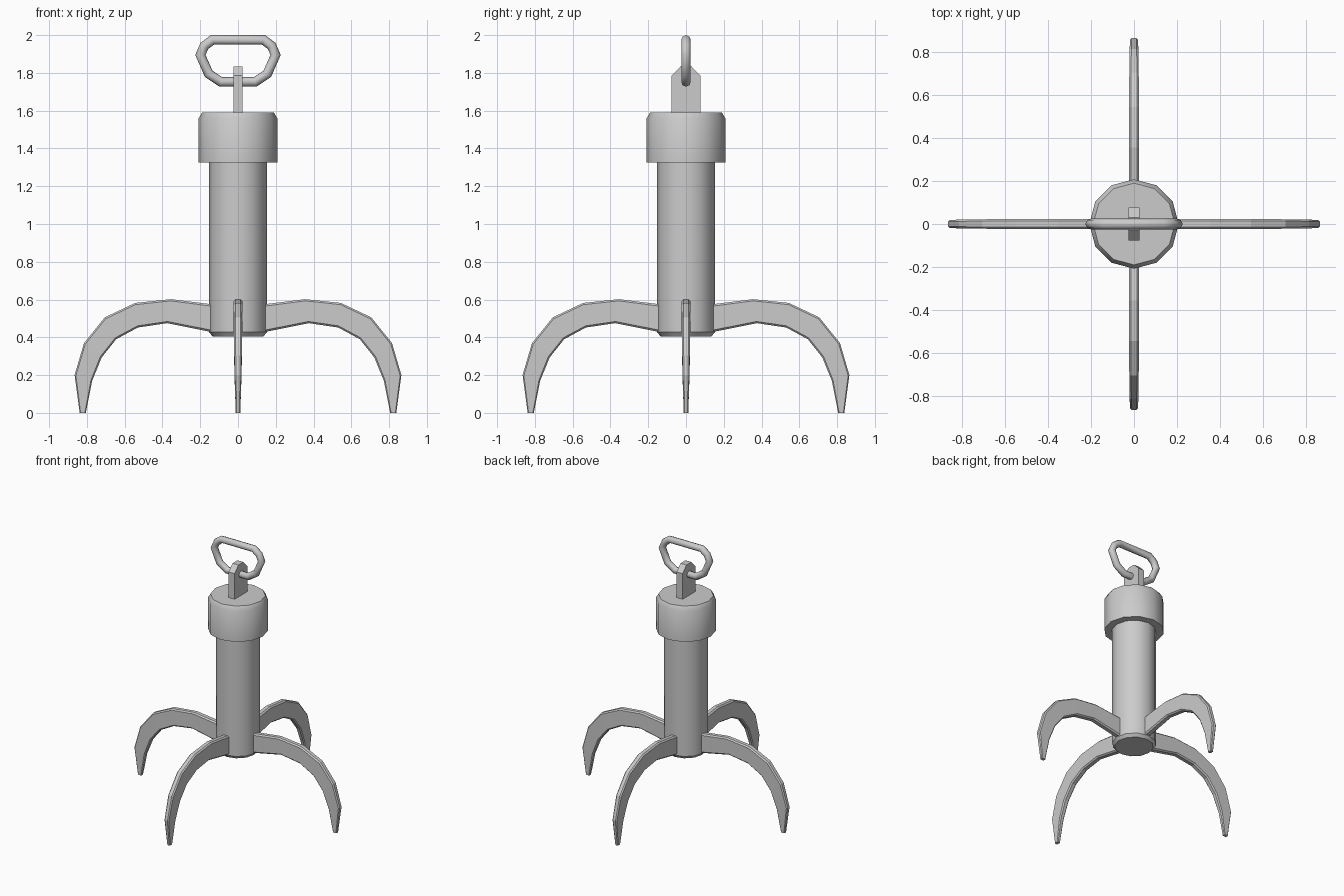
import bpy, bmesh, math
from mathutils import Matrix, Vector

if "Cube" in bpy.data.objects:
    bpy.data.objects.remove(bpy.data.objects["Cube"])


def finish(name, bm, smooth=None):
    bmesh.ops.recalc_face_normals(bm, faces=bm.faces[:])
    me = bpy.data.meshes.new(name)
    bm.to_mesh(me)
    bm.free()
    ob = bpy.data.objects.new(name, me)
    bpy.context.collection.objects.link(ob)
    if smooth:
        bpy.ops.object.select_all(action='DESELECT')
        ob.select_set(True)
        bpy.context.view_layer.objects.active = ob
        bpy.ops.object.shade_smooth_by_angle(angle=math.radians(smooth))
    return ob


def loft(name, rings, closed=False, smooth=None):
    """Skin equal-sized rings of points; cap the ends unless closed."""
    bm = bmesh.new()
    vs = [[bm.verts.new(p) for p in r] for r in rings]
    n = len(vs[0])
    for i in range(len(vs) if closed else len(vs) - 1):
        a, b = vs[i], vs[(i + 1) % len(vs)]
        for j in range(n):
            k = (j + 1) % n
            bm.faces.new((a[j], a[k], b[k], b[j]))
    if not closed:
        bm.faces.new(vs[0])
        bm.faces.new(vs[-1])
    return finish(name, bm, smooth)


def lathe(name, profile, sides=12):
    rings = [[(r * math.cos(2 * math.pi * i / sides),
               r * math.sin(2 * math.pi * i / sides), z)
              for i in range(sides)] for r, z in profile]
    return loft(name, rings, smooth=35)


# Shaft and collar
lathe("shaft", [(.135, .405), (.153, .427), (.153, 1.4)])
lathe("collar", [(.208, 1.325), (.208, 1.56), (.19, 1.59)])

# Lug on top of the collar
outline = [(-.077, 1.55), (.077, 1.55), (.077, 1.785),
           (.03, 1.833), (-.03, 1.833), (-.077, 1.785)]
loft("lug", [[(x, y, z) for y, z in outline] for x in (-.025, .025)])

# Shackle ring, round tube along a mirrored path
half = [(.135, 1.975), (.178, 1.943), (.199, 1.895), (.155, 1.795), (.09, 1.752)]
path = [Vector((x, 0, z)) for x, z in half]
path += [Vector((-x, 0, z)) for x, z in reversed(half)]
rings = []
for i, p in enumerate(path):
    d0 = (p - path[i - 1]).normalized()
    d1 = (path[(i + 1) % len(path)] - p).normalized()
    t = (d0 + d1).normalized()
    side = Vector((t.z, 0, -t.x)) / t.dot(d1)
    rings.append([p + .025 * (math.cos(a) * side + math.sin(a) * Vector((0, 1, 0)))
                  for a in (2 * math.pi * k / 8 for k in range(8))])
loft("shackle", rings, closed=True, smooth=50)

# Claws: upper edge, lower edge and half thickness at each station
stations = [((.10, .57), (.10, .42), .025),
            ((.355, .602), (.375, .475), .023),
            ((.545, .582), (.53, .452), .023),
            ((.705, .506), (.645, .39), .022),
            ((.815, .37), (.722, .293), .021),
            ((.865, .20), (.772, .17), .018),
            ((.838, 0), (.806, 0), .012)]


def section(upper, lower, h):
    u, l = Vector((upper[0], 0, upper[1])), Vector((lower[0], 0, lower[1]))
    c = (l - u).normalized() * h * .4
    w, n = Vector((0, h, 0)), Vector((0, h * .6, 0))
    return [u + n, u + c + w, l - c + w, l + n, l - n, l - c - w, u + c - w, u - n]


for i, label in enumerate(("right", "back", "left", "front")):
    rot = Matrix.Rotation(i * math.pi / 2, 3, 'Z')
    loft(label + "_claw", [[rot @ p for p in section(*s)] for s in stations])
